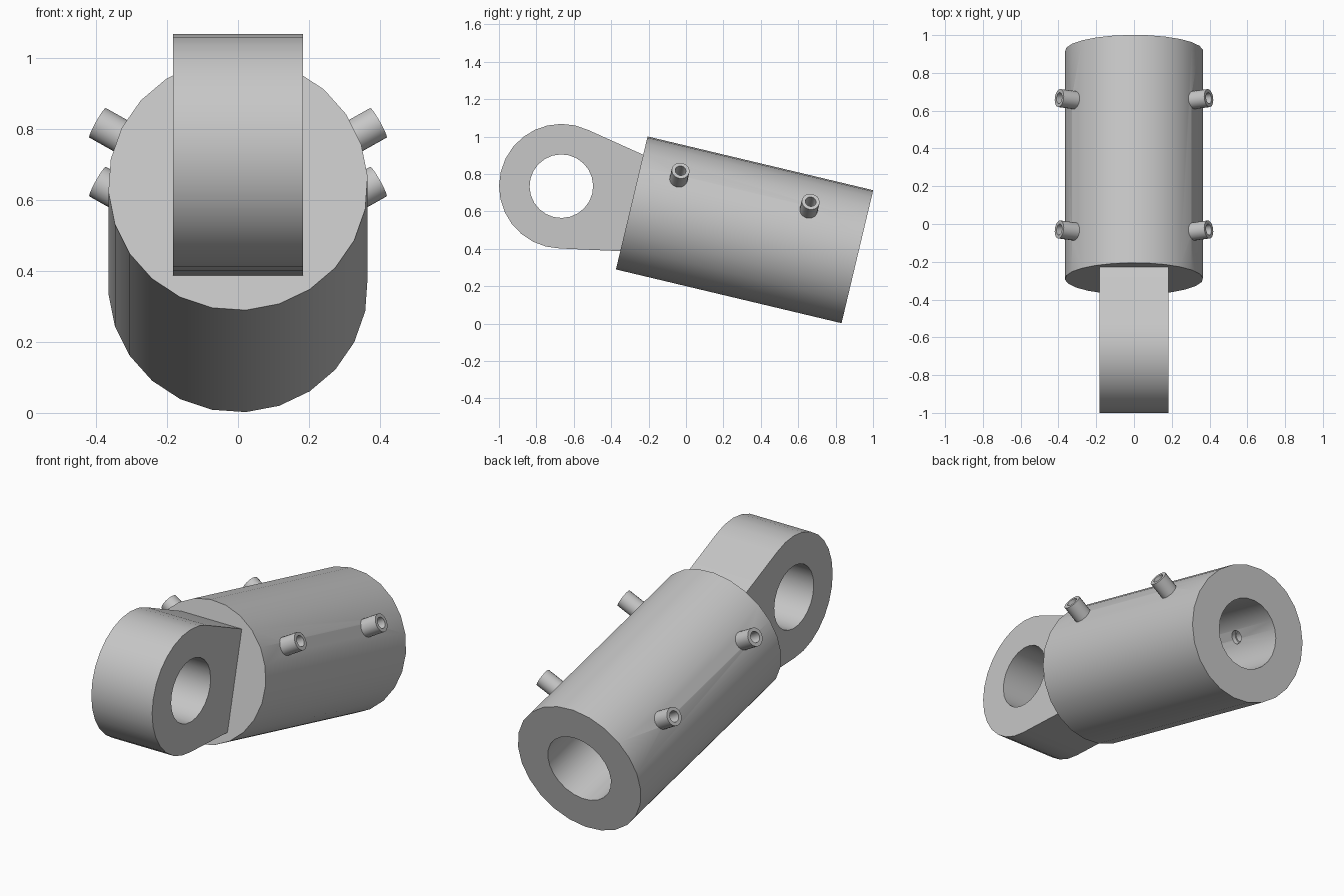
import bpy
import bmesh
from math import cos, sin, pi, radians
from mathutils import Matrix

cube = bpy.data.objects.get("Cube")
if cube:
    bpy.data.objects.remove(cube, do_unlink=True)

# One grey metal for every part
metal = bpy.data.materials.new("grey metal")
metal.use_nodes = True
GREY = (0.57, 0.57, 0.57, 1)
metal.diffuse_color = GREY
metal.node_tree.nodes["Principled BSDF"].inputs["Base Color"].default_value = GREY

# Tilted frame: origin at the middle of the barrel's front face, y along the barrel
FRAME = Matrix.Translation((0, -0.29, 0.645)) @ Matrix.Rotation(radians(-13.4), 4, 'X')
RADIUS, LENGTH, BORE, BORE_FLOOR = 0.366, 1.24, 0.188, 0.12
EYE_U, EYE_R, EYE_HOLE, EYE_HALF_W, EYE_ROOT = -0.387, 0.333, 0.17, 0.183, 0.263


def finish(name, bm, matrix):
    bmesh.ops.recalc_face_normals(bm, faces=bm.faces)
    mesh = bpy.data.meshes.new(name)
    bm.to_mesh(mesh)
    bm.free()
    mesh.materials.append(metal)
    obj = bpy.data.objects.new(name, mesh)
    bpy.context.collection.objects.link(obj)
    obj.matrix_world = FRAME @ matrix
    return obj


def activate(obj):
    bpy.ops.object.select_all(action='DESELECT')
    obj.select_set(True)
    bpy.context.view_layer.objects.active = obj


def smooth(obj):
    activate(obj)
    bpy.ops.object.shade_smooth_by_angle(angle=radians(30))


def lathe(name, profile, sides, matrix, phase=0.0, ring_shaped=False):
    """Turn (radius, height) points about z, capping the ends unless ring shaped."""
    bm = bmesh.new()
    angles = [phase + 2 * pi * i / sides for i in range(sides)]
    rings = [[bm.verts.new((r * cos(a), r * sin(a), h)) for a in angles] for r, h in profile]
    pairs = list(zip(rings, rings[1:]))
    if ring_shaped:
        pairs.append((rings[-1], rings[0]))
    else:
        bm.faces.new(rings[0])
        bm.faces.new(rings[-1])
    for low, high in pairs:
        for i in range(sides):
            j = (i + 1) % sides
            bm.faces.new((low[i], low[j], high[j], high[i]))
    return finish(name, bm, matrix)


# Barrel with a blind bore open at the back
barrel = lathe("barrel",
               [(RADIUS, 0), (RADIUS, LENGTH), (BORE, LENGTH), (BORE, BORE_FLOOR)],
               24, Matrix.Rotation(-pi / 2, 4, 'X'), phase=radians(-3.5))

# Four hollow ports, each drilled through the barrel wall
ports = []
for side, side_name in ((1, "left"), (-1, "right")):
    for u, end_name in ((0.214, "front"), (0.929, "back")):
        place = Matrix.Translation((0, u, 0)) @ Matrix.Rotation(side * radians(60), 4, 'Y')
        ports.append(lathe(f"{side_name}_{end_name}_port",
                           [(0.048, 0.21), (0.048, 0.457), (0.029, 0.457), (0.029, 0.21)],
                           20, place, ring_shaped=True))
        drill = lathe("port_drill", [(0.036, 0.1), (0.036, 0.5)], 20, place)
        drill.hide_render = True
        cut = barrel.modifiers.new("port hole", 'BOOLEAN')
        cut.operation, cut.solver, cut.object = 'DIFFERENCE', 'EXACT', drill
        activate(barrel)
        bpy.ops.object.modifier_apply(modifier=cut.name)
        bpy.data.objects.remove(drill, do_unlink=True)


# Mounting eye: rounded lug with a cross hole, tapering to the barrel face
def loop(bm, points):
    verts = [bm.verts.new((-EYE_HALF_W, u, v)) for u, v in points]
    return [bm.edges.new((a, b)) for a, b in zip(verts, verts[1:] + verts[:1])]


def arc(radius, start, end, steps):
    angles = [radians(start + (end - start) * i / steps) for i in range(steps + 1)]
    return [(EYE_U + radius * cos(a), radius * sin(a)) for a in angles]


bm = bmesh.new()
outline = [(0.01, -EYE_ROOT), (0.01, EYE_ROOT)] + arc(EYE_R, 78, 282, 16)
edges = loop(bm, outline) + loop(bm, arc(EYE_HOLE, 0, 360, 24)[:-1])
bmesh.ops.triangle_fill(bm, edges=edges, use_beauty=True)
grown = bmesh.ops.extrude_face_region(bm, geom=bm.faces[:], use_keep_orig=True)
bmesh.ops.translate(bm, vec=(2 * EYE_HALF_W, 0, 0),
                    verts=[g for g in grown["geom"] if isinstance(g, bmesh.types.BMVert)])
eye = finish("mounting_eye", bm, Matrix.Identity(4))

for part in [barrel, eye] + ports:
    smooth(part)
